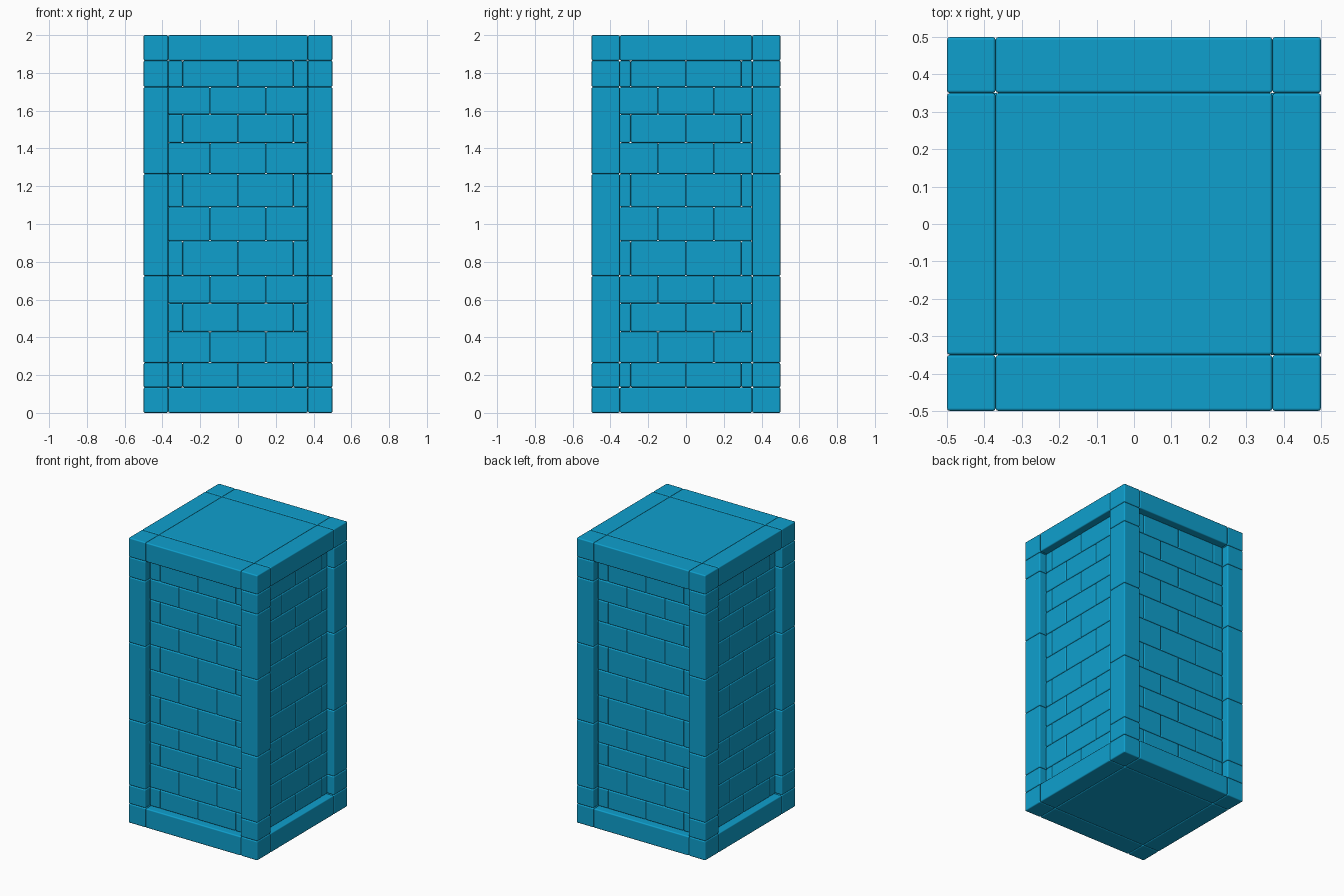
import bpy
import bmesh
from mathutils import Matrix, Vector

cube = bpy.data.objects.get("Cube")
if cube:
    bpy.data.objects.remove(cube, do_unlink=True)

stone = bpy.data.materials.new("blue_stone")
stone.use_nodes = True
colour = (0.0045, 0.352, 0.617, 1)
stone.diffuse_color = colour
stone.node_tree.nodes["Principled BSDF"].inputs["Base Color"].default_value = colour

HALF, HEIGHT = 0.5, 2.0
POST_X, POST_Y = 0.37, 0.35      # inner edges of the corner posts
BEAM = 0.135                     # height of the top and bottom frames
RECESS = 0.05                    # depth of the brick panels behind the frame
PANEL = 0.09                     # brick thickness


def blocks(name, boxes, bevel=0.008):
    """One object made of separate rounded blocks, each given as (low, high)."""
    bm = bmesh.new()
    for low, high in boxes:
        low, high = Vector(low), Vector(high)
        matrix = Matrix.Translation((low + high) / 2) @ Matrix.Diagonal((*(high - low), 1))
        bmesh.ops.create_cube(bm, size=1, matrix=matrix)
    mesh = bpy.data.meshes.new(name)
    bm.to_mesh(mesh)
    bm.free()
    mesh.materials.append(stone)
    obj = bpy.data.objects.new(name, mesh)
    bpy.context.collection.objects.link(obj)
    mod = obj.modifiers.new("rounded_edges", "BEVEL")
    mod.width = bevel
    mod.segments = 2
    mod.harden_normals = True
    mesh.shade_smooth()
    return obj


def spans(cuts):
    return list(zip(cuts, cuts[1:]))


# Corner posts, stacked from blocks
post_levels = [0, BEAM, 0.265, 0.725, 1.265, 1.725, HEIGHT - BEAM, HEIGHT]
for side, x0, x1 in (("right", -HALF, -POST_X), ("left", POST_X, HALF)):
    for end, y0, y1 in (("front", -HALF, -POST_Y), ("back", POST_Y, HALF)):
        blocks(f"{end}_{side}_post",
               [((x0, y0, a), (x1, y1, b)) for a, b in spans(post_levels)])

# Horizontal frames with their centre slabs
for name, a, b in (("base", 0, BEAM), ("cap", HEIGHT - BEAM, HEIGHT)):
    blocks(f"{name}_slab", [((-POST_X, -POST_Y, a), (POST_X, POST_Y, b))])
    blocks(f"{name}_beams", [
        ((-POST_X, -HALF, a), (POST_X, -POST_Y, b)),
        ((-POST_X, POST_Y, a), (POST_X, HALF, b)),
        ((-HALF, -POST_Y, a), (-POST_X, POST_Y, b)),
        ((POST_X, -POST_Y, a), (HALF, POST_Y, b))])

# Recessed brick panels: alternating courses of four and three bricks
courses = spans([BEAM, 0.265, 0.43, 0.58, 0.725, 0.91, 1.09, 1.265,
                 1.43, 1.58, 1.725, HEIGHT - BEAM])
outer = HALF - RECESS
inner = outer - PANEL


def bricks(half_width):
    for i, (a, b) in enumerate(courses):
        joints = [-0.148, 0.148] if i % 2 else [-0.293, 0, 0.293]
        for u, v in spans([-half_width, *joints, half_width]):
            yield u, v, a, b


for name, n0, n1 in (("front", -outer, -inner), ("back", inner, outer)):
    blocks(f"{name}_bricks", [((u, n0, a), (v, n1, b)) for u, v, a, b in bricks(POST_X)])
for name, n0, n1 in (("right", -outer, -inner), ("left", inner, outer)):
    blocks(f"{name}_bricks", [((n0, u, a), (n1, v, b)) for u, v, a, b in bricks(POST_Y)])
